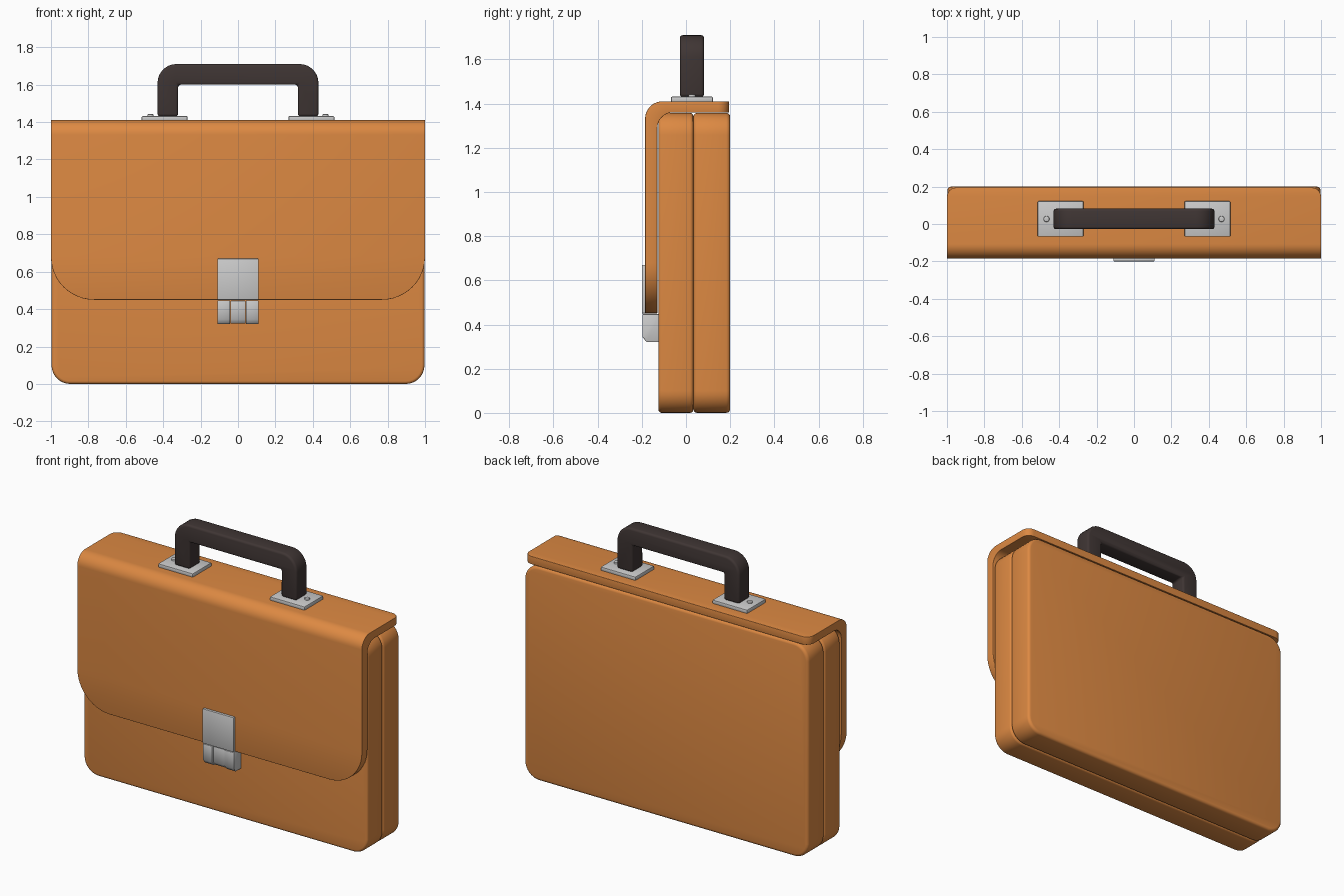
import bpy, bmesh
from math import sin, cos, pi, radians

if "Cube" in bpy.data.objects:
    bpy.data.objects.remove(bpy.data.objects["Cube"])


def material(name, rgb):
    m = bpy.data.materials.new(name)
    m.diffuse_color = (*rgb, 1)
    m.use_nodes = True
    m.node_tree.nodes["Principled BSDF"].inputs["Base Color"].default_value = m.diffuse_color
    return m


LEATHER = material("tan_leather", (0.72, 0.25, 0.055))
DARK = material("dark_grip", (0.05, 0.036, 0.034))


def finish(name, bm, bevel=0, segs=3, mat=None):
    """Bevel the hard edges, make the object and shade it."""
    bmesh.ops.recalc_face_normals(bm, faces=bm.faces[:])
    if bevel:
        edges = [e for e in bm.edges if e.calc_face_angle(0) > radians(40)]
        bmesh.ops.bevel(bm, geom=edges, offset=bevel, segments=segs,
                        profile=0.5, affect='EDGES', clamp_overlap=True)
    me = bpy.data.meshes.new(name)
    bm.to_mesh(me)
    bm.free()
    ob = bpy.data.objects.new(name, me)
    bpy.context.collection.objects.link(ob)
    if mat:
        me.materials.append(mat)
    bpy.ops.object.select_all(action='DESELECT')
    ob.select_set(True)
    bpy.context.view_layer.objects.active = ob
    bpy.ops.object.shade_smooth_by_angle(angle=radians(40))
    return ob


def arc(cx, cy, r, a0, a1, n=8):
    return [(cx + r * cos(radians(a0 + (a1 - a0) * i / n)),
             cy + r * sin(radians(a0 + (a1 - a0) * i / n))) for i in range(n + 1)]


def prism(name, pts, axis, lo, hi, **kw):
    """Extrude a closed profile along y (points are x,z) or x (points are y,z)."""
    bm = bmesh.new()

    def place(p, d):
        return (p[0], d, p[1]) if axis == 'y' else (d, p[0], p[1])
    a = [bm.verts.new(place(p, lo)) for p in pts]
    b = [bm.verts.new(place(p, hi)) for p in pts]
    n = len(pts)
    for i in range(n):
        bm.faces.new((a[i], a[(i + 1) % n], b[(i + 1) % n], b[i]))
    bm.faces.new(a)
    bm.faces.new(b)
    return finish(name, bm, **kw)


def box(name, x, y, z, **kw):
    return prism(name, [(x[0], z[0]), (x[1], z[0]), (x[1], z[1]), (x[0], z[1])],
                 'y', y[0], y[1], **kw)


# Case halves: rounded slabs meeting at a seam
R, W, H = 0.1, 0.997, 1.358
slab = (arc(W - R, R, R, -90, 0) + arc(W - R, H - R, R, 0, 90)
        + arc(R - W, H - R, R, 90, 180) + arc(R - W, R, R, 180, 270))
prism("case_front", slab, 'y', -0.125, 0.033, bevel=0.015, mat=LEATHER)
prism("case_back", slab, 'y', 0.033, 0.2, bevel=0.018, mat=LEATHER)

# Flap: cross-section rows (half width, outer y,z, inner y,z) from lip over the top
rows = []
for i in range(13):
    a = pi / 2 * i / 12
    z = 0.45 + 0.23 * (1 - cos(a))
    rows.append((0.77 + 0.23 * sin(a), (-0.185, z), (-0.13, z)))
for o, n in zip(arc(-0.107, 1.332, 0.078, 180, 90, 10),
                arc(-0.058, 1.288, 0.072, 180, 90, 10)):
    rows.append((1.0, o, n))
for i in range(7):
    a = pi / 2 * i / 6
    y = 0.145 + 0.05 * sin(a)
    rows.append((0.95 + 0.05 * cos(a), (y, 1.41), (y, 1.36)))
bm = bmesh.new()
loops = [[bm.verts.new(c) for c in ((-w, *o), (w, *o), (w, *n), (-w, *n))]
         for w, o, n in rows]
for p, q in zip(loops, loops[1:]):
    for k in range(4):
        j = (k + 1) % 4
        bm.faces.new((p[k], p[j], q[j], q[k]))
bm.faces.new(loops[0])
bm.faces.new(loops[-1])
finish("flap", bm, bevel=0.016, mat=LEATHER)

# Handle: U-shaped bar with rounded outer corners
grip = ([(0.32, 1.43), (0.43, 1.43)] + arc(0.33, 1.61, 0.1, 0, 90)
        + arc(-0.33, 1.61, 0.1, 90, 180)
        + [(-0.43, 1.43), (-0.32, 1.43), (-0.32, 1.6), (0.32, 1.6)])
prism("handle", grip, 'y', -0.028, 0.082, bevel=0.014, mat=DARK)

# Handle plates with rivets
for side, s in (("left", -1), ("right", 1)):
    box("handle_plate_" + side, sorted((s * 0.27, s * 0.515)), (-0.068, 0.122),
        (1.405, 1.432), bevel=0.006, segs=2)
    bm = bmesh.new()
    bmesh.ops.create_cone(bm, cap_ends=True, segments=20, radius1=0.016,
                          radius2=0.016, depth=0.02)
    bmesh.ops.translate(bm, verts=bm.verts[:], vec=(s * 0.468, 0.027, 1.432))
    finish("rivet_" + side, bm, bevel=0.004, segs=2)

# Clasp: plate on the flap, two cheeks and a push button on the case
box("clasp_plate", (-0.11, 0.11), (-0.2, -0.18), (0.45, 0.67), bevel=0.004, segs=2)
cheek = [(-0.12, 0.32), (-0.178, 0.32), (-0.198, 0.345), (-0.198, 0.447), (-0.12, 0.447)]
for side, s in (("left", -1), ("right", 1)):
    prism("clasp_cheek_" + side, cheek, 'x', *sorted((s * 0.042, s * 0.11)),
          bevel=0.004, segs=2)
button = [(-0.12, 0.322), (-0.172, 0.322), (-0.19, 0.345), (-0.19, 0.445), (-0.12, 0.445)]
prism("clasp_button", button, 'x', -0.041, 0.041, bevel=0.004, segs=2)
